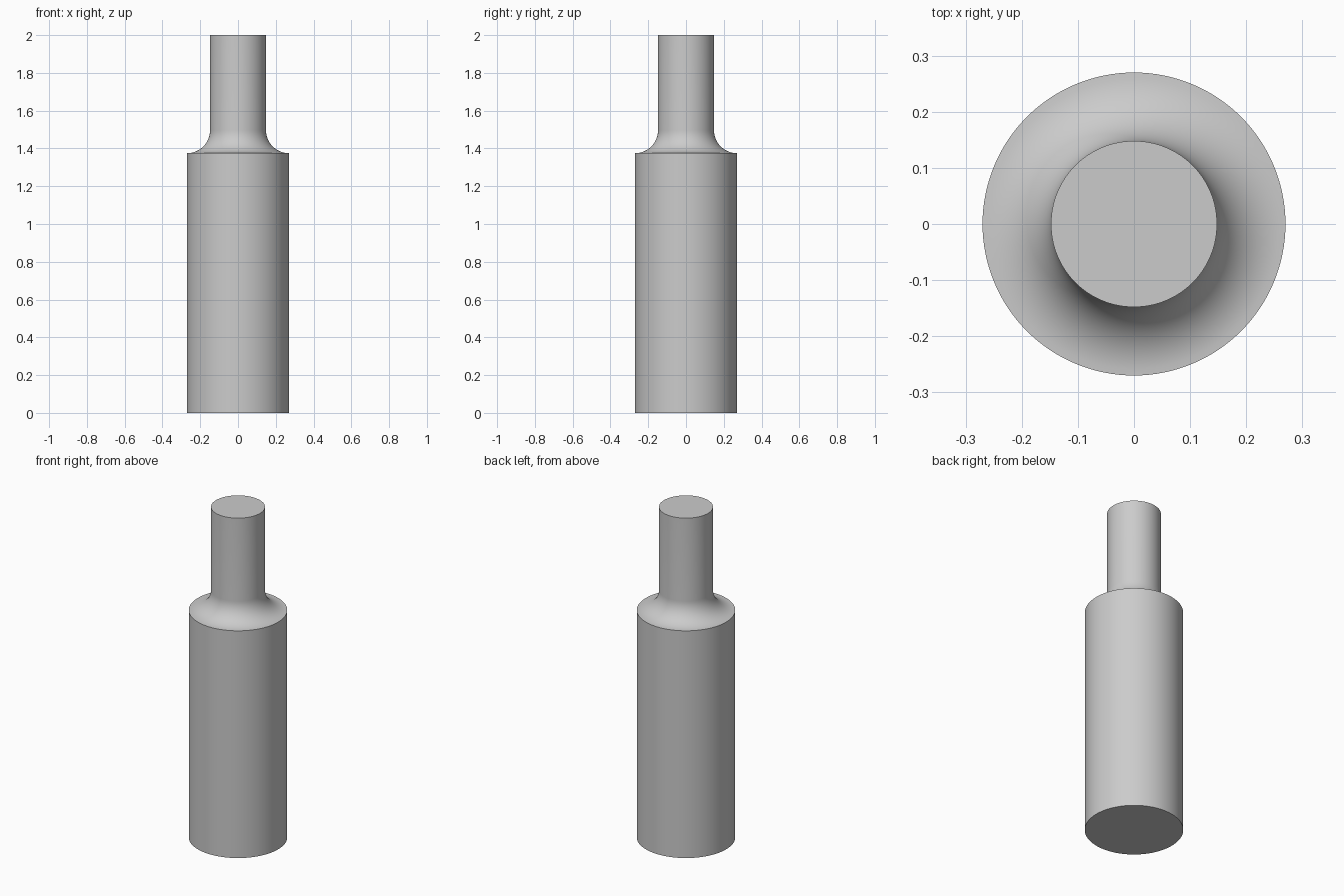
import bpy
import bmesh
from math import cos, sin, pi, radians

cube = bpy.data.objects.get("Cube")
if cube:
    bpy.data.objects.remove(cube, do_unlink=True)

BODY_R, NECK_R = 0.27, 0.148
SHOULDER_Z, TOP_Z = 1.375, 2.0
SEGMENTS, FILLET_STEPS = 128, 16

# Plain grey material
grey = bpy.data.materials.new("light_grey")
grey.use_nodes = True
colour = (0.6, 0.6, 0.6, 1)
grey.diffuse_color = colour
grey.node_tree.nodes["Principled BSDF"].inputs["Base Color"].default_value = colour

# Half profile: flat base, body wall, concave shoulder fillet, neck, flat top
fillet = BODY_R - NECK_R
profile = [(BODY_R, 0)]
for i in range(FILLET_STEPS + 1):
    a = pi / 2 * i / FILLET_STEPS
    profile.append((BODY_R - fillet * sin(a), SHOULDER_Z + fillet * (1 - cos(a))))
profile.append((NECK_R, TOP_Z))

# Turn the profile around the z axis and close both ends
bm = bmesh.new()
rings = []
for r, z in profile:
    rings.append([bm.verts.new((r * cos(2 * pi * k / SEGMENTS),
                                r * sin(2 * pi * k / SEGMENTS), z))
                  for k in range(SEGMENTS)])
for low, high in zip(rings, rings[1:]):
    for k in range(SEGMENTS):
        n = (k + 1) % SEGMENTS
        bm.faces.new((low[k], low[n], high[n], high[k]))
bm.faces.new(rings[0][::-1])
bm.faces.new(rings[-1])

mesh = bpy.data.meshes.new("stepped_shaft")
bm.to_mesh(mesh)
bm.free()
mesh.materials.append(grey)
shaft = bpy.data.objects.new("stepped_shaft", mesh)
bpy.context.collection.objects.link(shaft)

# Smooth walls with crisp rims
bpy.ops.object.select_all(action="DESELECT")
shaft.select_set(True)
bpy.context.view_layer.objects.active = shaft
bpy.ops.object.shade_smooth_by_angle(angle=radians(30))
